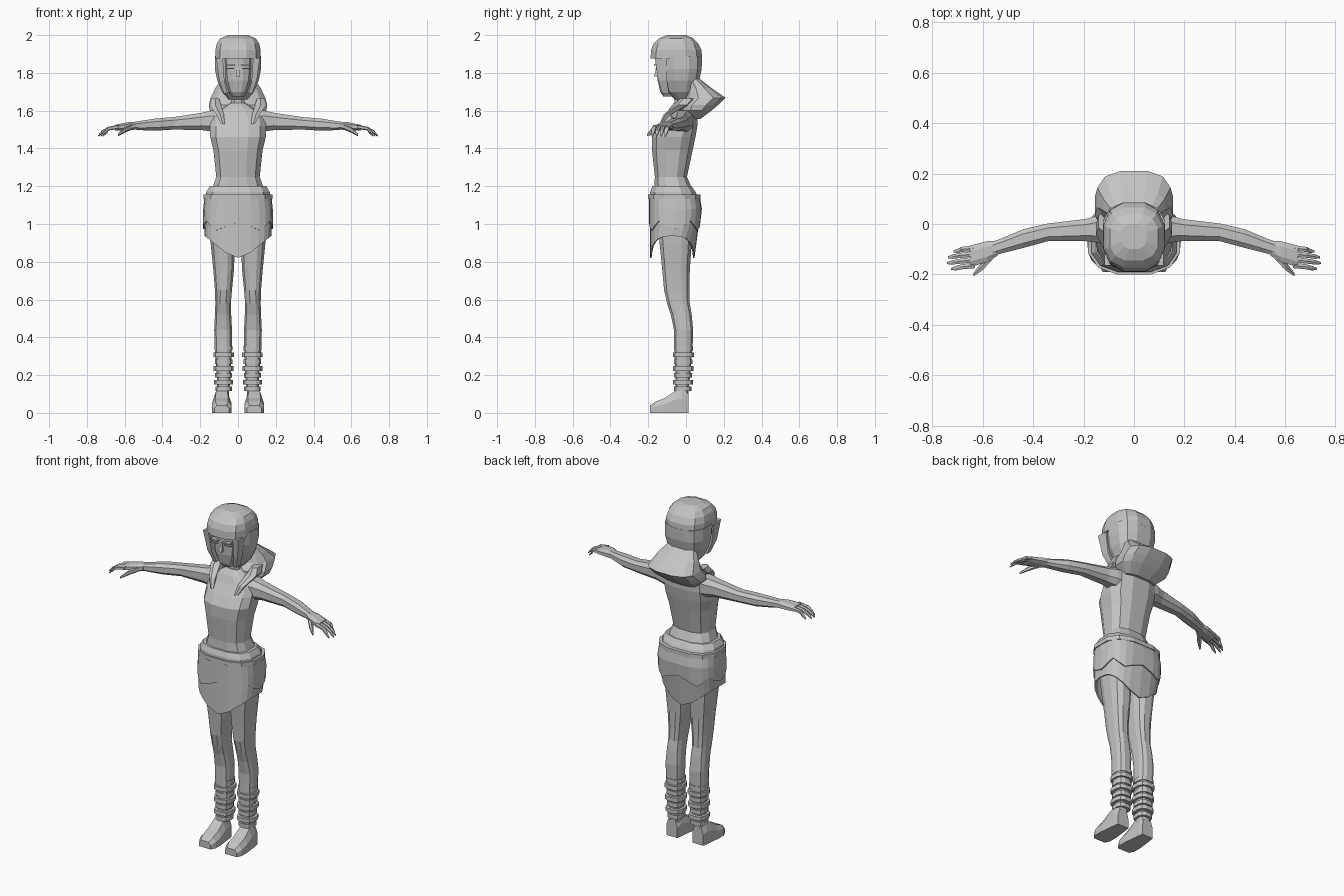
import bpy, bmesh, math

old = bpy.data.objects.get("Cube")
if old:
    bpy.data.objects.remove(old, do_unlink=True)

GREY = (0.55, 0.55, 0.55, 1)
grey = bpy.data.materials.new("plain grey")
grey.use_nodes = True
grey.diffuse_color = GREY
grey.node_tree.nodes["Principled BSDF"].inputs["Base Color"].default_value = GREY


def skin(name, *rings, mirror=False, caps=True, thickness=0):
    """Bridge matching rings of points into one flat-shaded part."""
    bm = bmesh.new()
    loops = [[bm.verts.new(point) for point in ring] for ring in rings]
    for low, high in zip(loops, loops[1:]):
        for i in range(len(low)):
            j = (i + 1) % len(low)
            bm.faces.new((low[i], low[j], high[j], high[i]))
    if caps:
        bm.faces.new(reversed(loops[0]))
        bm.faces.new(loops[-1])
    bmesh.ops.recalc_face_normals(bm, faces=bm.faces)
    mesh = bpy.data.meshes.new(name)
    bm.to_mesh(mesh)
    bm.free()
    mesh.materials.append(grey)
    obj = bpy.data.objects.new(name, mesh)
    bpy.context.collection.objects.link(obj)
    if mirror:
        obj.modifiers.new("Mirror", "MIRROR").use_mirror_merge = False
    if thickness:
        obj.modifiers.new("Solidify", "SOLIDIFY").thickness = thickness


def outline(sides, power, phase):
    """Rounded outline that just fills a square from -1 to 1."""
    angles = [math.tau * (i + phase) / sides for i in range(sides)]
    raw = [[math.copysign(abs(v) ** power, v) for v in (math.cos(a), math.sin(a))]
           for a in angles]
    wide = max(u for u, v in raw)
    tall = max(v for u, v in raw)
    return [(u / wide, v / tall) for u, v in raw]


def level(z, half, front, back, x=0, sides=12, power=.75, phase=.5):
    """Horizontal ring between a front and a back depth."""
    middle, depth = (front + back) / 2, (back - front) / 2
    return [(x + half * u, middle + depth * v, z) for u, v in outline(sides, power, phase)]


def slab(x, y, z, deep, tall, sides=8):
    """Upright ring across a limb that runs sideways."""
    return [(x, y + deep * u, z + tall * v) for u, v in outline(sides, .8, .5)]


def box(name, x, y, z, wide, deep, tall, mirror=False):
    ends = [level(h, wide / 2, y - deep / 2, y + deep / 2, x=x, sides=4)
            for h in (z - tall / 2, z + tall / 2)]
    skin(name, *ends, mirror=mirror)


# Torso and neck
skin("torso",
     level(z=1, half=.13, front=-.15, back=.04),
     level(z=1.12, half=.16, front=-.17, back=.06),
     level(z=1.25, half=.115, front=-.165, back=.005),
     level(z=1.39, half=.13, front=-.18, back=.035),
     level(z=1.46, half=.147, front=-.18, back=.05),
     level(z=1.52, half=.148, front=-.145, back=.06),
     level(z=1.57, half=.14, front=-.11, back=.06),
     level(z=1.61, half=.085, front=-.09, back=.045),
     level(z=1.64, half=.04, front=-.065, back=.01))
skin("neck", *[level(z=z, half=.035, front=-.06, back=0, sides=8) for z in (1.6, 1.73)])

# Head: face, hair sides and fringe cap
skin("face",
     level(z=1.675, half=.03, front=-.12, back=-.04),
     level(z=1.7, half=.048, front=-.137, back=-.03),
     level(z=1.76, half=.07, front=-.15, back=0),
     level(z=1.89, half=.08, front=-.157, back=0))
skin("hair_sides",
     level(z=1.66, half=.05, front=-.06, back=.02),
     level(z=1.7, half=.085, front=-.1, back=.05),
     level(z=1.76, half=.11, front=-.12, back=.07),
     level(z=1.82, half=.122, front=-.13, back=.083),
     level(z=1.89, half=.122, front=-.14, back=.085))
skin("hair_cap",
     level(z=1.875, half=.12, front=-.188, back=.085),
     level(z=1.92, half=.12, front=-.185, back=.082),
     level(z=1.955, half=.112, front=-.172, back=.065),
     level(z=1.982, half=.095, front=-.145, back=.04),
     level(z=2, half=.05, front=-.1, back=0))
skin("hair_strand",
     level(z=1.69, x=.065, half=.01, front=-.125, back=-.09, sides=4),
     level(z=1.76, x=.086, half=.014, front=-.147, back=-.1, sides=4),
     level(z=1.88, x=.098, half=.018, front=-.165, back=-.1, sides=4), mirror=True)
box("eyelid", x=.04, y=-.155, z=1.842, wide=.046, deep=.03, tall=.008, mirror=True)
box("lower_lash", x=.04, y=-.15, z=1.824, wide=.04, deep=.024, tall=.005, mirror=True)
skin("nose",
     level(z=1.78, half=.011, front=-.17, back=-.14, sides=4),
     level(z=1.83, half=.005, front=-.157, back=-.14, sides=4))

# Folded hood behind the neck, with its front edges
skin("hood",
     level(z=1.555, half=.1, front=0, back=.075),
     level(z=1.6, half=.15, front=-.03, back=.135),
     level(z=1.63, half=.155, front=-.03, back=.17),
     level(z=1.668, half=.145, front=0, back=.21),
     level(z=1.72, half=.12, front=.015, back=.135),
     level(z=1.77, half=.085, front=.01, back=.07))
skin("hood_edge",
     level(z=1.53, x=.08, half=.01, front=-.14, back=-.11, sides=6),
     level(z=1.58, x=.095, half=.02, front=-.118, back=-.07, sides=6),
     level(z=1.63, x=.12, half=.03, front=-.06, back=.02, sides=6),
     level(z=1.665, x=.12, half=.02, front=-.03, back=.05, sides=6), mirror=True)

# Waistband and belt
skin("waistband",
     level(z=1.13, half=.172, front=-.192, back=.068),
     level(z=1.17, half=.168, front=-.19, back=.05),
     level(z=1.2, half=.15, front=-.178, back=.03))
skin("belt", *[level(z=z, half=.182, front=-.2, back=.078) for z in (1.132, 1.157)])


# Skirt: long flaps under a zigzag overlay
def cloth(z, half, back, lift=0):
    return level(z, half + lift, -.19 - lift, back + lift, sides=24, power=.7, phase=0)


def rise(x, start, slope):
    return slope * max(0, abs(x) - start)


flaps = [(x, y, .82 + rise(x, start=.03, slope=.8))
         for x, y, z in cloth(z=.9, half=.176, back=.045)]
skin("skirt", cloth(z=1.15, half=.172, back=.065), cloth(z=1.08, half=.178, back=.078),
     cloth(z=1, half=.18, back=.068), flaps, caps=False, thickness=.008)

ZIGZAG = (.965, .985, 1.01, .985)
points = [(x, y, ZIGZAG[i % len(ZIGZAG)] + rise(x, start=.1, slope=.1))
          for i, (x, y, z) in enumerate(cloth(z=1, half=.18, back=.07, lift=.006))]
skin("skirt_overlay", cloth(z=1.14, half=.172, back=.068, lift=.006),
     cloth(z=1.08, half=.178, back=.078, lift=.006), points,
     caps=False, thickness=.008)

# Legs
skin("leg",
     level(z=.08, x=.08, half=.03, front=-.055, back=.01),
     level(z=.2, x=.075, half=.037, front=-.055, back=.022),
     level(z=.35, x=.078, half=.045, front=-.063, back=.035),
     level(z=.44, x=.079, half=.047, front=-.064, back=.038),
     level(z=.52, x=.079, half=.043, front=-.08, back=.03),
     level(z=.58, x=.079, half=.041, front=-.1, back=.02),
     level(z=.65, x=.077, half=.045, front=-.116, back=.018),
     level(z=.75, x=.076, half=.054, front=-.125, back=.02),
     level(z=.9, x=.08, half=.065, front=-.14, back=.03),
     level(z=1.05, x=.082, half=.073, front=-.15, back=.045), mirror=True)

# Ankle wraps, alternately tight and loose
for i in range(7):
    base, grow = .115 + .036 * i, (.003, .01)[i % 2]
    skin("leg_wrap", *[
        level(z=z, x=.076, half=.04 + grow + .005 * i / 6,
              front=-.06 - grow, back=.025 + grow + .01 * i / 6)
        for z in (base, base + .024)], mirror=True)


# Shoes: flat sole, sloping instep
def shoe_ring(y, wide, tall):
    half = [(wide, 0), (wide, tall * .6), (wide * .65, tall)]
    sides = half + [(-u, v) for u, v in reversed(half)]
    return [(.086 + u, y, v) for u, v in sides]


skin("shoe",
     shoe_ring(y=.012, wide=.036, tall=.1),
     shoe_ring(y=-.02, wide=.042, tall=.125),
     shoe_ring(y=-.06, wide=.046, tall=.115),
     shoe_ring(y=-.11, wide=.052, tall=.08),
     shoe_ring(y=-.16, wide=.052, tall=.06),
     shoe_ring(y=-.19, wide=.038, tall=.04), mirror=True)

# Arms and palms
skin("arm",
     slab(x=.09, y=-.022, z=1.543, deep=.062, tall=.062),
     slab(x=.14, y=-.02, z=1.545, deep=.055, tall=.055),
     slab(x=.19, y=-.024, z=1.543, deep=.044, tall=.046),
     slab(x=.34, y=-.033, z=1.533, deep=.035, tall=.033),
     slab(x=.44, y=-.058, z=1.526, deep=.037, tall=.032),
     slab(x=.52, y=-.085, z=1.521, deep=.03, tall=.024),
     slab(x=.57, y=-.102, z=1.52, deep=.028, tall=.018), mirror=True)
skin("palm",
     slab(x=.54, y=-.096, z=1.52, deep=.029, tall=.02),
     slab(x=.58, y=-.109, z=1.518, deep=.041, tall=.021),
     slab(x=.65, y=-.128, z=1.51, deep=.043, tall=.015), mirror=True)

# Four drooping fingers and a thumb
for i, tip in enumerate((.715, .737, .74, .725)):
    y = -.095 - .023 * i
    skin("finger",
         slab(x=.63, y=y, z=1.515, deep=.011, tall=.011, sides=6),
         slab(x=.685, y=y - .006, z=1.505, deep=.01, tall=.01, sides=6),
         slab(x=tip - .02, y=y - .011, z=1.487, deep=.009, tall=.009, sides=6),
         slab(x=tip, y=y - .014, z=1.467, deep=.004, tall=.004, sides=6), mirror=True)
skin("thumb",
     slab(x=.56, y=-.122, z=1.515, deep=.018, tall=.015, sides=6),
     slab(x=.6, y=-.165, z=1.498, deep=.018, tall=.015, sides=6),
     slab(x=.635, y=-.2, z=1.472, deep=.007, tall=.007, sides=6), mirror=True)
